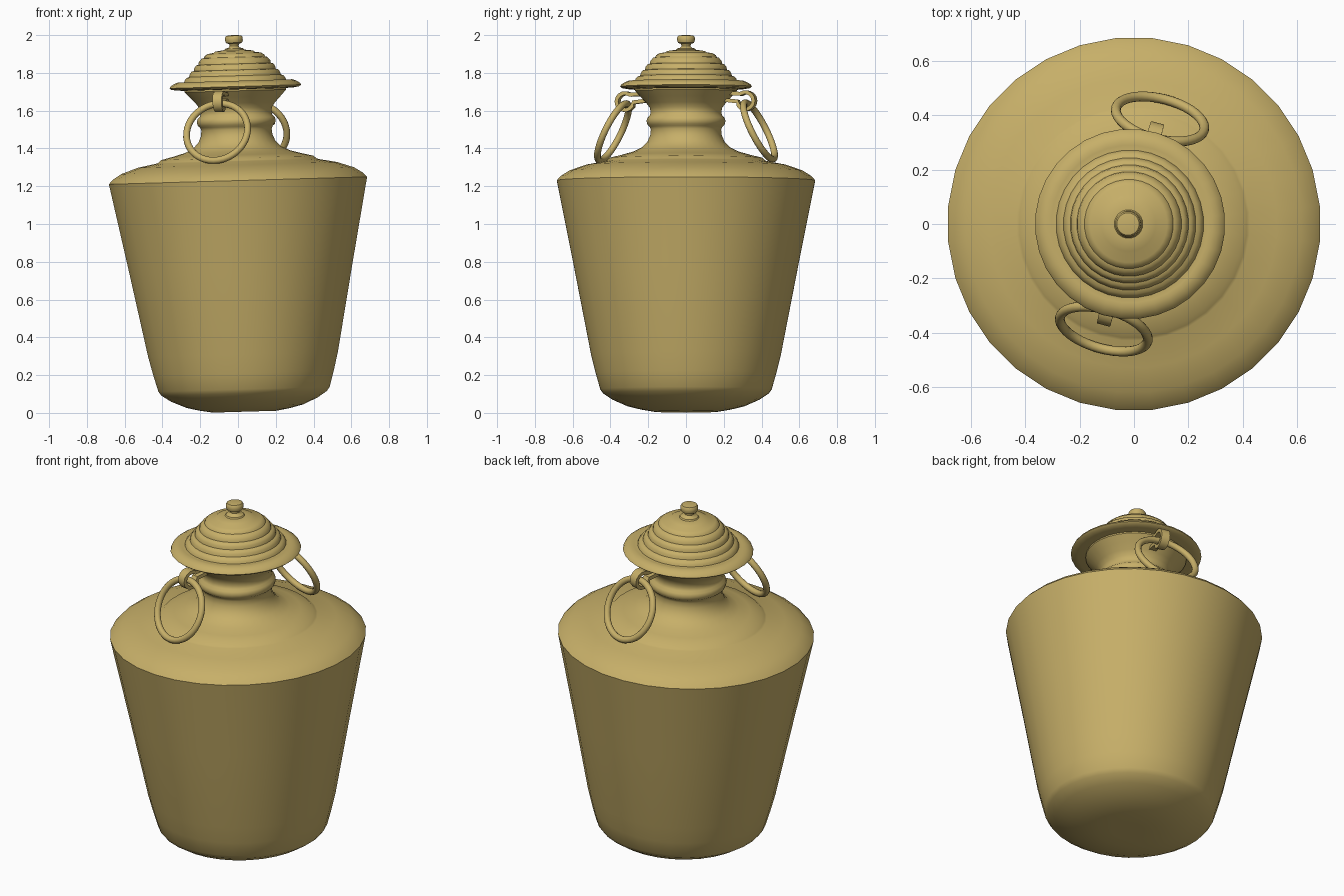
import bpy, bmesh, math
from mathutils import Matrix, Vector

if "Cube" in bpy.data.objects:
    bpy.data.objects.remove(bpy.data.objects["Cube"])

brass = bpy.data.materials.new("brass")
brass.diffuse_color = (0.57, 0.43, 0.14, 1)
brass.use_nodes = True
brass.node_tree.nodes["Principled BSDF"].inputs["Base Color"].default_value = brass.diffuse_color

# The whole vessel leans slightly towards -x
TILT = (Matrix.Translation((0, 0, 1.23)) @ Matrix.Rotation(-0.029, 4, 'Y')
        @ Matrix.Translation((0, 0, -1.23)))


def finish(name, bm, matrix, angle=40):
    bmesh.ops.recalc_face_normals(bm, faces=bm.faces)
    mesh = bpy.data.meshes.new(name)
    bm.to_mesh(mesh)
    bm.free()
    mesh.transform(TILT @ matrix)
    mesh.materials.append(brass)
    ob = bpy.data.objects.new(name, mesh)
    bpy.context.collection.objects.link(ob)
    bpy.ops.object.select_all(action='DESELECT')
    ob.select_set(True)
    bpy.context.view_layer.objects.active = ob
    bpy.ops.object.shade_smooth_by_angle(angle=math.radians(angle))
    return ob


def bridge(bm, a, b, closed=True):
    n = len(a)
    for i in range(n if closed else n - 1):
        j = (i + 1) % n
        bm.faces.new((a[i], a[j], b[j], b[i]))


def lathe(name, profile, sides=32):
    bm = bmesh.new()
    rings = []
    for r, z in profile:
        rings.append([bm.verts.new((r * math.cos(t), r * math.sin(t), z))
                      for t in (2 * math.pi * (i + 0.5) / sides for i in range(sides))])
    for a, b in zip(rings, rings[1:]):
        bridge(bm, a, b)
    bm.faces.new(rings[0])
    bm.faces.new(rings[-1])
    return finish(name, bm, Matrix())


def ring(name, major, minor, matrix, n=40, m=12):
    bm = bmesh.new()
    loops = []
    for i in range(n):
        u = 2 * math.pi * i / n
        loop = []
        for j in range(m):
            v = 2 * math.pi * j / m
            d = major + minor * math.cos(v)
            loop.append(bm.verts.new((d * math.cos(u), minor * math.sin(v), d * math.sin(u))))
        loops.append(loop)
    for i in range(n):
        bridge(bm, loops[i], loops[(i + 1) % n])
    return finish(name, bm, matrix)


def lug(name, matrix):
    # flat band curling out of the neck and back: path in (radius, height)
    path = [Vector((0.245, 1.69))]
    for k in range(13):
        a = math.radians(125 - k * 25)
        path.append(Vector((0.33 + 0.045 * math.cos(a), 1.65 + 0.045 * math.sin(a))))
    path.append(Vector((0.215, 1.655)))
    bm = bmesh.new()
    loops = []
    for i, p in enumerate(path):
        d = (path[min(i + 1, len(path) - 1)] - path[max(i - 1, 0)]).normalized()
        side = Vector((-d.y, d.x)) * 0.01
        w = 0.028 - 0.008 * i / (len(path) - 1)
        loops.append([bm.verts.new((x, -(p + s * side).x, (p + s * side).y))
                      for x, s in ((-w, -1), (w, -1), (w, 1), (-w, 1))])
    for a, b in zip(loops, loops[1:]):
        bridge(bm, a, b)
    bm.faces.new(loops[0])
    bm.faces.new(loops[-1])
    return finish(name, bm, matrix)


# Body, shoulder and flared neck
lathe("body", [
    (0.08, 0.006), (0.17, 0.006), (0.24, 0.018), (0.31, 0.035), (0.39, 0.07),
    (0.44, 0.103), (0.456, 0.125), (0.48, 0.21), (0.505, 0.31), (0.595, 0.77),
    (0.687, 1.23), (0.667, 1.252), (0.62, 1.282), (0.53, 1.313), (0.43, 1.332),
    (0.42, 1.337), (0.405, 1.35), (0.34, 1.366), (0.28, 1.383), (0.235, 1.405),
    (0.205, 1.435), (0.19, 1.47), (0.187, 1.5), (0.193, 1.515), (0.205, 1.525),
    (0.21, 1.545), (0.205, 1.562), (0.193, 1.573), (0.188, 1.59), (0.192, 1.615),
    (0.21, 1.64), (0.24, 1.672), (0.27, 1.705), (0.27, 1.722)])

# Stepped lid with brim
lathe("lid", [
    (0.25, 1.712), (0.31, 1.715), (0.34, 1.72), (0.35, 1.728), (0.345, 1.738),
    (0.325, 1.75), (0.305, 1.758), (0.29, 1.756), (0.272, 1.757), (0.268, 1.768),
    (0.258, 1.78), (0.244, 1.785), (0.24, 1.8), (0.23, 1.813), (0.218, 1.816),
    (0.215, 1.832), (0.205, 1.845), (0.193, 1.848), (0.19, 1.862), (0.175, 1.88),
    (0.164, 1.883), (0.158, 1.894), (0.142, 1.904), (0.11, 1.909), (0.1, 1.916),
    (0.055, 1.922)])

# Knob on the lid
lathe("knob", [
    (0.055, 1.918), (0.048, 1.929), (0.03, 1.934), (0.024, 1.942), (0.026, 1.953),
    (0.043, 1.96), (0.047, 1.972), (0.047, 1.988), (0.041, 1.997), (0.02, 2.0)])

# Two lugs with hanging rings, on opposite sides
for label, turn in (("front", -15), ("back", 165)):
    spin = Matrix.Rotation(math.radians(turn), 4, 'Z')
    lug(label + "_lug", spin)
    hang = Matrix.Translation((0, -0.4, 1.49)) @ Matrix.Rotation(math.radians(-26), 4, 'X')
    ring(label + "_ring", 0.167, 0.018, spin @ hang)
